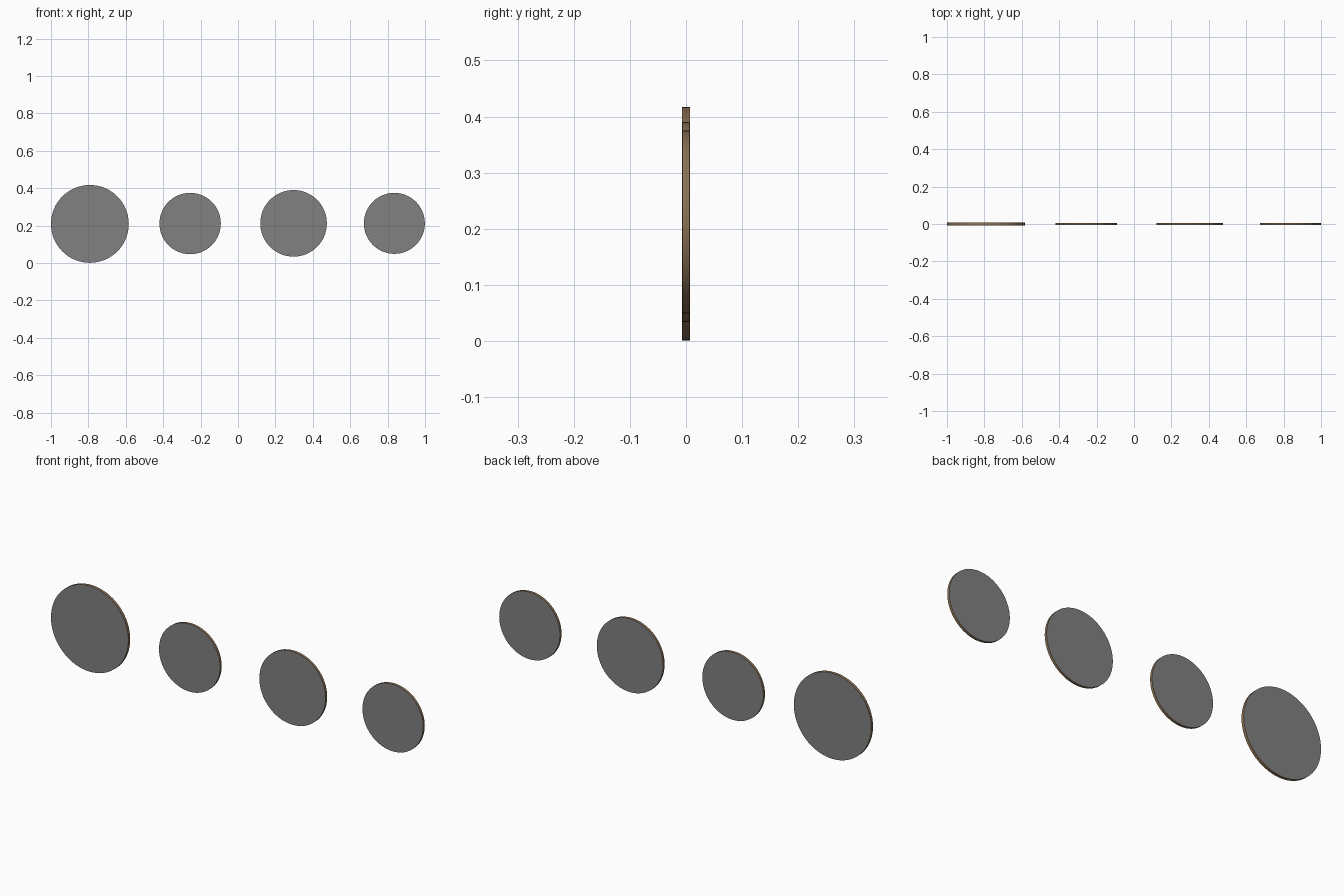
import bpy, math

if "Cube" in bpy.data.objects:
    bpy.data.objects.remove(bpy.data.objects["Cube"])

def material(name, color):
    m = bpy.data.materials.new(name)
    m.diffuse_color = (*color, 1)
    m.use_nodes = True
    m.node_tree.nodes["Principled BSDF"].inputs["Base Color"].default_value = m.diffuse_color
    return m

face_grey = material("face grey", (0.22, 0.22, 0.22))
edge_bronze = material("edge bronze", (0.27, 0.17, 0.09))

def disc(name, x, z, radius, thickness):
    bpy.ops.mesh.primitive_cylinder_add(vertices=64, radius=radius, depth=thickness,
                                        location=(x, 0, z), rotation=(math.pi / 2, 0, 0))
    ob = bpy.context.object
    ob.name = name
    ob.data.materials.append(face_grey)
    ob.data.materials.append(edge_bronze)
    # flat sides grey, rim bronze
    for p in ob.data.polygons:
        p.material_index = 0 if abs(p.normal.z) > 0.5 else 1
    bpy.ops.object.shade_smooth_by_angle(angle=math.radians(30))

# four standing discs, left to right
disc("large_disc", -0.792, 0.209, 0.208, 0.014)
disc("small_disc", -0.256, 0.211, 0.164, 0.0125)
disc("medium_disc", 0.297, 0.212, 0.178, 0.0125)
disc("end_disc", 0.836, 0.212, 0.163, 0.0125)
